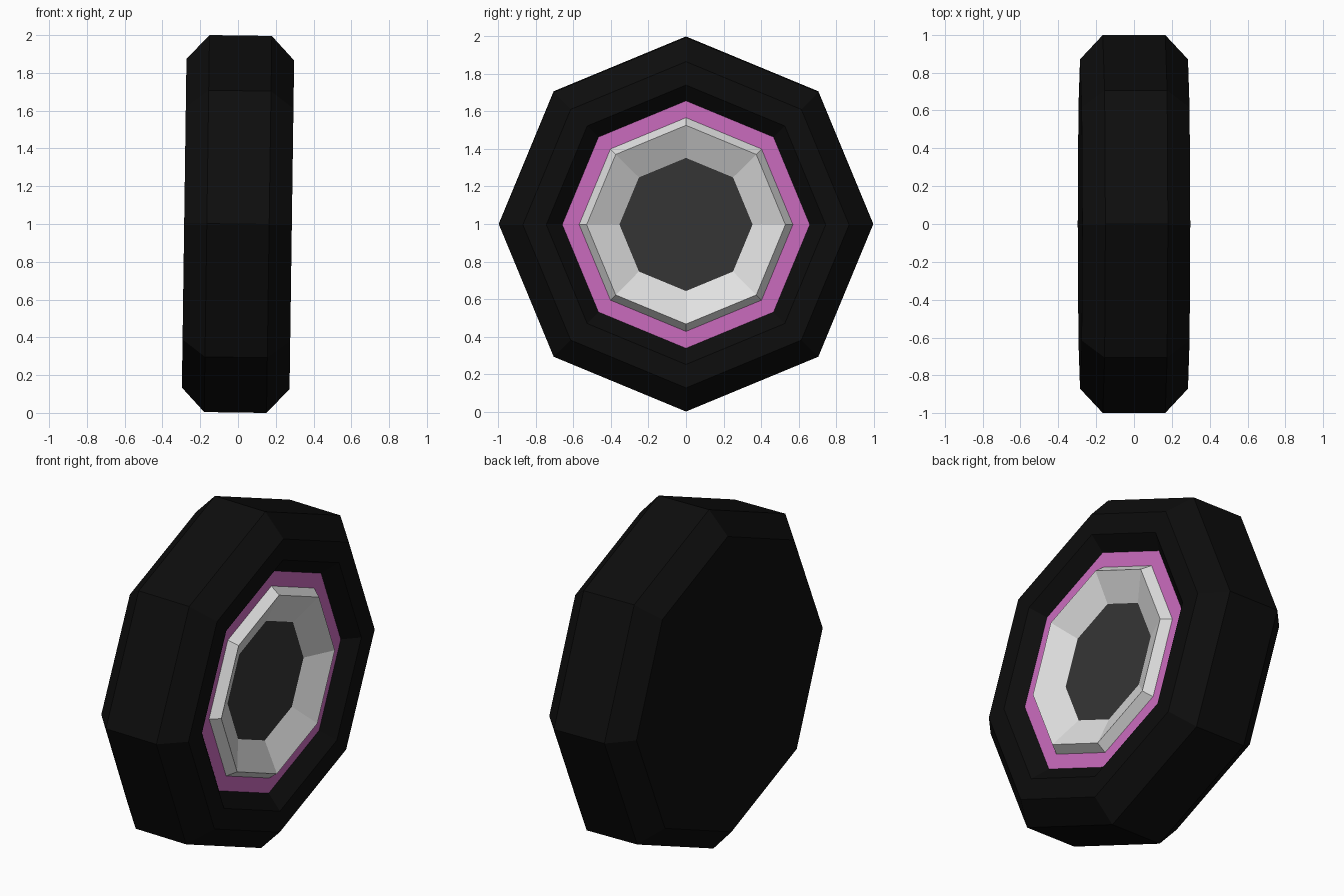
import bpy, bmesh, math
from mathutils import Matrix

if "Cube" in bpy.data.objects:
    bpy.data.objects.remove(bpy.data.objects["Cube"])

SIDES = 8
# slight lean about y, wheel centre at z = 1
PLACE = Matrix.Translation((0, 0, 1.0)) @ Matrix.Rotation(0.014, 4, 'Y')


def material(name, rgb):
    m = bpy.data.materials.new(name)
    m.diffuse_color = (*rgb, 1)
    m.use_nodes = True
    m.node_tree.nodes["Principled BSDF"].inputs["Base Color"].default_value = m.diffuse_color
    return m


def lathe(name, profile, mat):
    """Revolve (x, radius) points around the x axis; radius 0 closes with a flat cap."""
    bm = bmesh.new()
    rings = []
    for x, r in profile:
        rings.append([bm.verts.new((x, r * math.cos(2 * math.pi * k / SIDES),
                                    r * math.sin(2 * math.pi * k / SIDES)))
                      for k in range(SIDES)] if r > 0 else None)
    for a, b in zip(rings, rings[1:]):
        if a is None:
            bm.faces.new(b[::-1])
        elif b is None:
            bm.faces.new(a)
        else:
            for k in range(SIDES):
                n = (k + 1) % SIDES
                bm.faces.new((a[k], a[n], b[n], b[k]))
    bm.transform(PLACE)
    me = bpy.data.meshes.new(name)
    bm.to_mesh(me)
    bm.free()
    me.materials.append(mat)
    ob = bpy.data.objects.new(name, me)
    bpy.context.collection.objects.link(ob)
    return ob


black = material("rubber_black", (0.004, 0.004, 0.004))
pink = material("pink", (0.6, 0.15, 0.52))
silver = material("silver", (0.75, 0.75, 0.75))
dark = material("dark_grey", (0.036, 0.036, 0.036))

# tire: flat back, chamfered tread, recessed inner lip on the outer side
lathe("tire", [(-0.285, 0), (-0.285, 0.87), (-0.165, 0.998), (0.165, 0.998),
               (0.285, 0.87), (0.285, 0.745), (0.21, 0.66)], black)
# coloured band around the rim
lathe("coloured_band", [(0.21, 0.66), (0.21, 0.57)], pink)
# raised rim with a dished inside
lathe("rim", [(0.21, 0.57), (0.262, 0.53), (0.18, 0.355)], silver)
# flat centre
lathe("hub_disc", [(0.18, 0.355), (0.18, 0)], dark)
